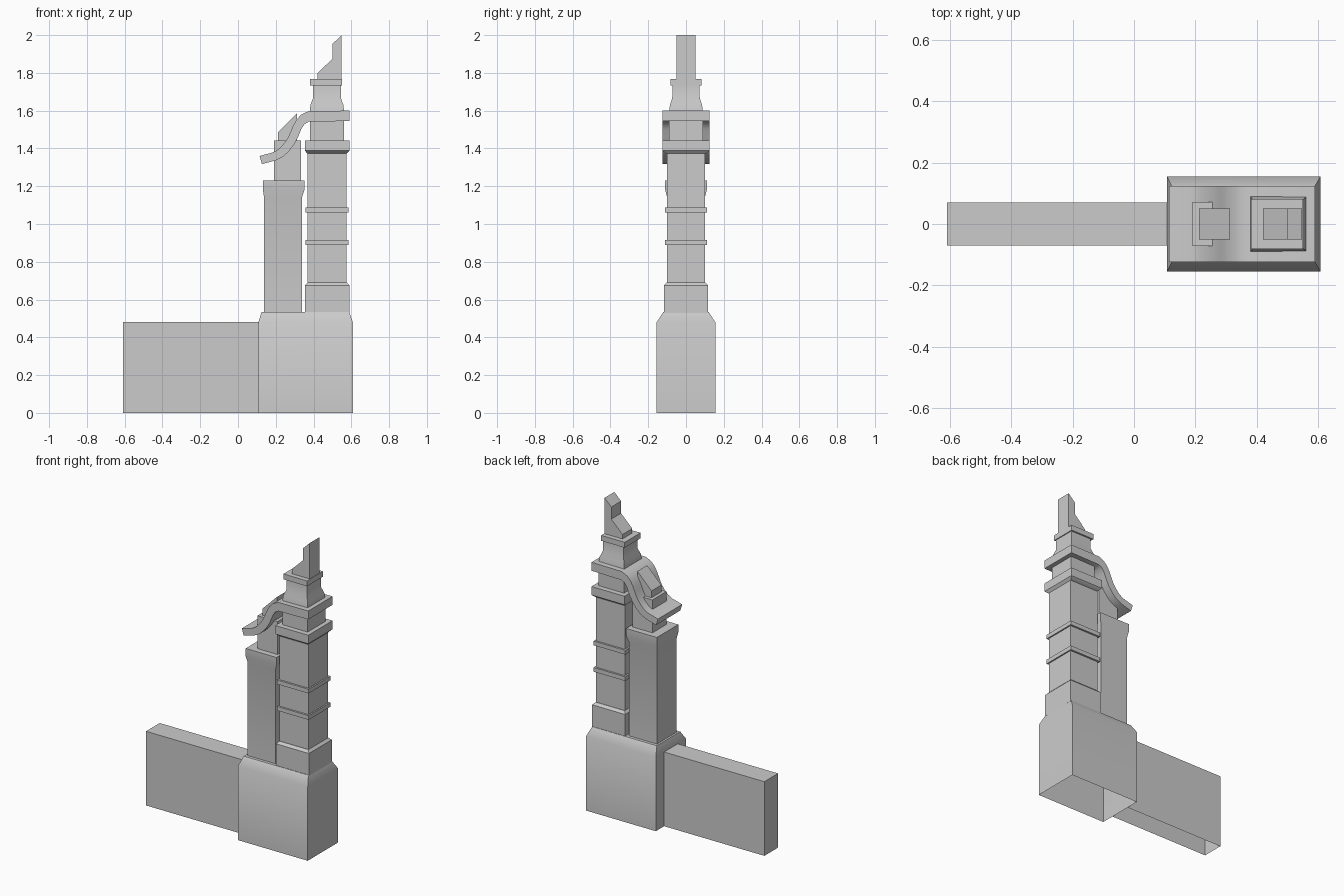
import bpy
import bmesh
import math

if "Cube" in bpy.data.objects:
    bpy.data.objects.remove(bpy.data.objects["Cube"], do_unlink=True)

stone = bpy.data.materials.new("grey stone")
stone.use_nodes = True
GREY = (0.6, 0.6, 0.6, 1)
stone.diffuse_color = GREY
stone.node_tree.nodes["Principled BSDF"].inputs["Base Color"].default_value = GREY


def finish(name, bm):
    bmesh.ops.recalc_face_normals(bm, faces=bm.faces)
    mesh = bpy.data.meshes.new(name)
    bm.to_mesh(mesh)
    bm.free()
    mesh.materials.append(stone)
    obj = bpy.data.objects.new(name, mesh)
    bpy.context.collection.objects.link(obj)
    bpy.ops.object.select_all(action="DESELECT")
    obj.select_set(True)
    bpy.context.view_layer.objects.active = obj
    bpy.ops.object.shade_smooth_by_angle(angle=math.radians(42))
    return obj


def stack(name, levels, open_bottom=False):
    """Loft rectangles given as (z, x_min, x_max, half_depth)."""
    bm = bmesh.new()
    rings = [[bm.verts.new(p) for p in
              ((a, -d, z), (b, -d, z), (b, d, z), (a, d, z))]
             for z, a, b, d in levels]
    for low, high in zip(rings, rings[1:]):
        for i in range(4):
            j = (i + 1) % 4
            bm.faces.new((low[i], low[j], high[j], high[i]))
    bm.faces.new(rings[-1])
    if not open_bottom:
        bm.faces.new(rings[0][::-1])
    return finish(name, bm)


def box(name, z0, z1, a, b, d, open_bottom=False):
    return stack(name, [(z0, a, b, d), (z1, a, b, d)], open_bottom)


def extrude(name, outline, d):
    """Extrude an x-z outline across the depth."""
    bm = bmesh.new()
    face = bm.faces.new([bm.verts.new((x, -d, z)) for x, z in outline])
    new = bmesh.ops.extrude_face_region(bm, geom=[face])["geom"]
    verts = [v for v in new if isinstance(v, bmesh.types.BMVert)]
    bmesh.ops.translate(bm, verts=verts, vec=(0, 2 * d, 0))
    return finish(name, bm)


# Wall and chamfered base, both hollow underneath
box("wall", 0, 0.48, -0.61, 0.11, 0.07, True)
stack("base", [(0, 0.108, 0.608, 0.155), (0.48, 0.108, 0.608, 0.155),
               (0.535, 0.125, 0.588, 0.12)], True)

# Tall column
stack("column_plinth", [(0.53, 0.354, 0.59, 0.117), (0.675, 0.354, 0.59, 0.117),
                        (0.69, 0.368, 0.575, 0.102)])
box("column_shaft", 0.68, 1.4, 0.368, 0.575, 0.1)
for i, z in enumerate((0.889, 1.06)):
    box(f"column_band_{i + 1}", z, z + 0.027, 0.357, 0.584, 0.112)
stack("column_cap", [(1.372, 0.368, 0.575, 0.105), (1.388, 0.354, 0.59, 0.124),
                     (1.443, 0.354, 0.59, 0.124)])
box("upper_shaft", 1.44, 1.56, 0.38, 0.562, 0.09)

# Sweeping canopy
under = [(0.127, 1.317), (0.2, 1.337), (0.24, 1.357), (0.272, 1.388), (0.3, 1.425),
         (0.318, 1.46), (0.335, 1.502), (0.352, 1.528), (0.375, 1.542), (0.59, 1.545)]
over = [(0.59, 1.6), (0.375, 1.598), (0.336, 1.58), (0.31, 1.553), (0.293, 1.522),
        (0.278, 1.488), (0.262, 1.452), (0.24, 1.422), (0.215, 1.396), (0.185, 1.379),
        (0.114, 1.36)]
extrude("canopy", under + over, 0.124)

# Flared neck, slab and stepped pinnacle
stack("flared_neck", [(1.59, 0.38, 0.562, 0.09), (1.63, 0.383, 0.558, 0.085),
                      (1.665, 0.397, 0.545, 0.073), (1.74, 0.397, 0.545, 0.071)])
box("neck_slab", 1.733, 1.768, 0.382, 0.551, 0.081)
extrude("pinnacle", [(0.42, 1.76), (0.548, 1.76), (0.548, 2), (0.5, 1.953),
                     (0.5, 1.875), (0.42, 1.797)], 0.05)

# Shorter buttress with its own small pinnacle
stack("buttress", [(0.53, 0.138, 0.338, 0.1), (1.14, 0.138, 0.338, 0.1),
                   (1.18, 0.132, 0.352, 0.11), (1.23, 0.132, 0.352, 0.11)])
box("buttress_head", 1.22, 1.443, 0.19, 0.333, 0.072)
extrude("buttress_pinnacle", [(0.212, 1.43), (0.313, 1.43), (0.313, 1.588),
                              (0.212, 1.487)], 0.05)
